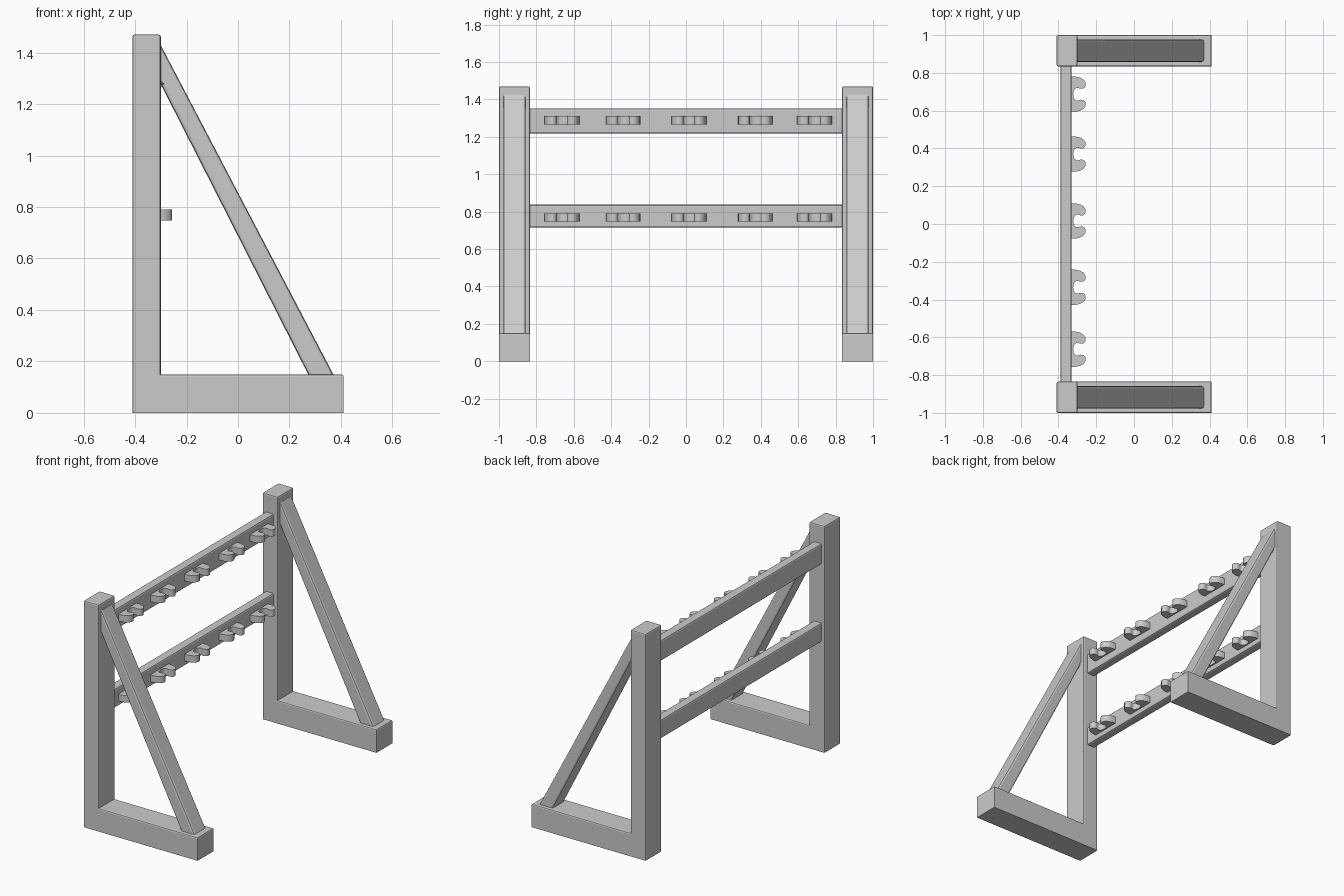
import bpy, bmesh
from mathutils import Vector

if "Cube" in bpy.data.objects:
    bpy.data.objects.remove(bpy.data.objects["Cube"])


def prism(name, pts, axis, lo, hi, bevel=0.0, pick=None, smooth=False):
    """Extrude a 2D outline along an axis, then bevel the edges chosen by pick(midpoint, direction)."""
    place = {'X': lambda p, t: (t, p[0], p[1]),
             'Y': lambda p, t: (p[0], t, p[1]),
             'Z': lambda p, t: (p[0], p[1], t)}[axis]
    bm = bmesh.new()
    face = bm.faces.new([bm.verts.new(place(p, lo)) for p in pts])
    top = bmesh.ops.extrude_face_region(bm, geom=[face])['geom']
    shift = Vector(place((0, 0), hi - lo))
    bmesh.ops.translate(bm, vec=shift, verts=[v for v in top if isinstance(v, bmesh.types.BMVert)])
    bmesh.ops.recalc_face_normals(bm, faces=bm.faces)
    if bevel:
        chosen = [e for e in bm.edges
                  if pick((e.verts[0].co + e.verts[1].co) / 2, e.verts[1].co - e.verts[0].co)]
        bmesh.ops.bevel(bm, geom=chosen, offset=bevel, segments=2, profile=0.5, affect='EDGES')
    me = bpy.data.meshes.new(name)
    bm.to_mesh(me)
    bm.free()
    ob = bpy.data.objects.new(name, me)
    bpy.context.collection.objects.link(ob)
    if smooth:
        bpy.ops.object.select_all(action='DESELECT')
        ob.select_set(True)
        bpy.context.view_layer.objects.active = ob
        bpy.ops.object.shade_smooth_by_angle(angle=0.7)
    return ob


def frame_edge(m, d):
    # leave the floor edges, the foot's vertical end edges and the inner corner sharp
    if m.z < 0.01 or (m.x > 0.4 and abs(d.z) > 0.05):
        return False
    return not (abs(m.x + 0.30) < 0.01 and abs(m.z - 0.15) < 0.01)


L_SHAPE = [(-0.41, 0), (0.41, 0), (0.41, 0.15), (-0.30, 0.15), (-0.30, 1.47), (-0.41, 1.47)]
BRACE = [(0.275, 0.145), (0.373, 0.145), (-0.298, 1.425), (-0.31, 1.425), (-0.31, 1.296), (-0.298, 1.273)]

# Side frames: upright with foot, plus diagonal brace
for side, s in (("front", -1), ("back", 1)):
    lo, hi = sorted((s * 0.835, s * 1.0))
    prism(side + "_upright_and_foot", L_SHAPE, 'Y', lo, hi, 0.008, frame_edge)
    lo, hi = sorted((s * 0.858, s * 0.977))
    prism(side + "_brace", BRACE, 'Y', lo, hi, 0.012,
          lambda m, d: abs(d.z) > 0.5)

# Half outline of a notched holder: (distance from rail, sideways offset)
HALF = [(-0.01, 0.093), (0.02, 0.093), (0.045, 0.088), (0.063, 0.077), (0.073, 0.062),
        (0.074, 0.048), (0.070, 0.037), (0.060, 0.030), (0.047, 0.029), (0.035, 0.033),
        (0.025, 0.033), (0.016, 0.027), (0.010, 0.014)]
OUTLINE = HALF + [(0.008, 0)] + [(u, -v) for u, v in reversed(HALF)]

# Cross rails with five holders each
for level, z0, z1, zc in (("lower", 0.714, 0.837, 0.769), ("upper", 1.217, 1.352, 1.289)):
    rect = [(-0.389, z0), (-0.33, z0), (-0.33, z1), (-0.389, z1)]
    prism(level + "_rail", rect, 'Y', -0.84, 0.84, 0.010, lambda m, d: abs(d.y) > 1)
    for i, y in enumerate((-0.663, -0.335, 0.016, 0.37, 0.687)):
        pts = [(-0.33 + u, y + v) for u, v in OUTLINE]
        prism(f"{level}_holder_{i + 1}", pts, 'Z', zc - 0.022, zc + 0.022, smooth=True)
